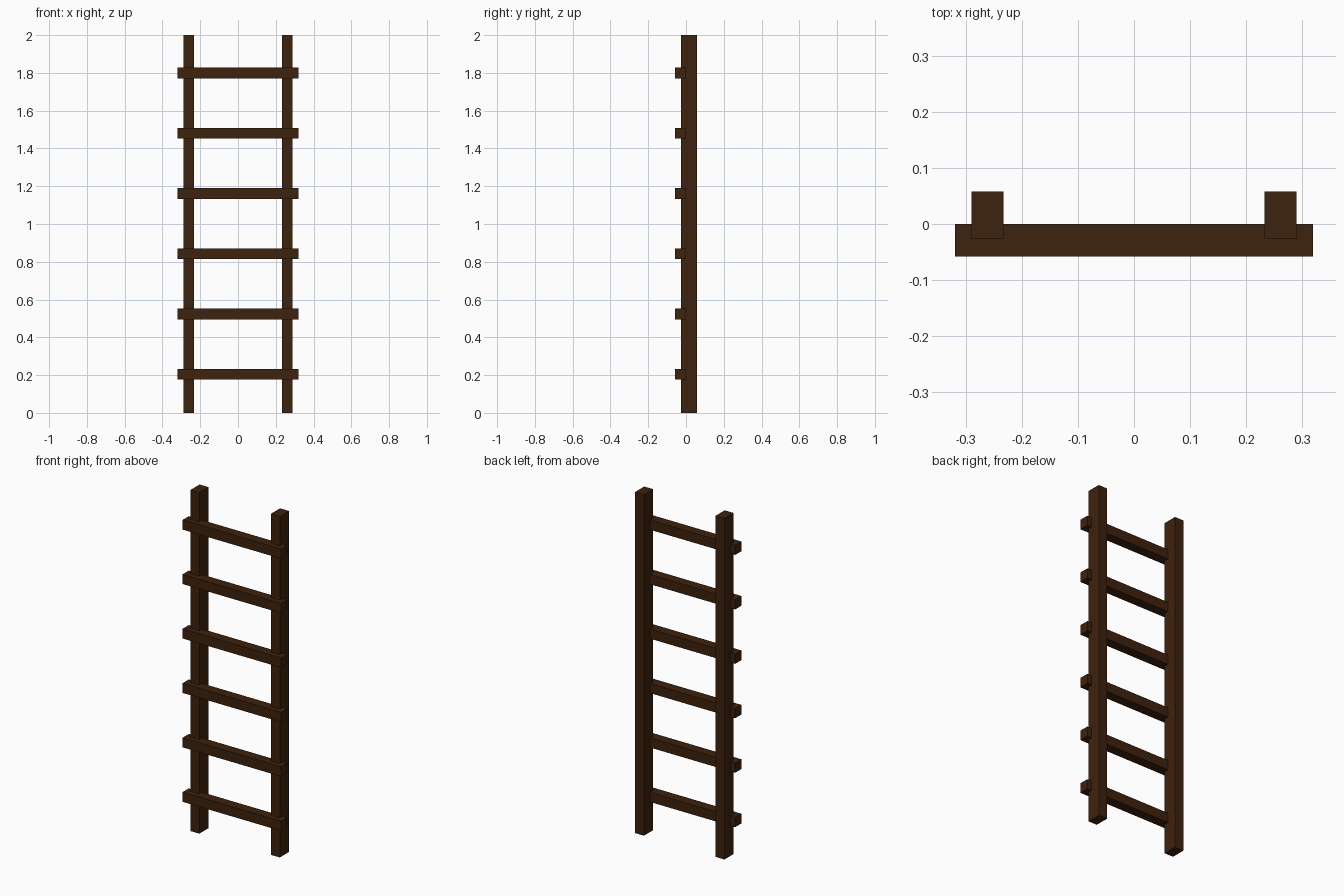
import bpy

if "Cube" in bpy.data.objects:
    bpy.data.objects.remove(bpy.data.objects["Cube"])

wood = bpy.data.materials.new("dark brown wood")
wood.diffuse_color = (0.048, 0.016, 0.004, 1)
wood.use_nodes = True
wood.node_tree.nodes["Principled BSDF"].inputs["Base Color"].default_value = wood.diffuse_color


def box(name, lo, hi):
    """Axis-aligned box between two corners."""
    bpy.ops.mesh.primitive_cube_add(size=1, location=[(a + b) / 2 for a, b in zip(lo, hi)])
    ob = bpy.context.object
    ob.name = name
    ob.scale = [b - a for a, b in zip(lo, hi)]
    bpy.ops.object.transform_apply(location=False, rotation=False, scale=True)
    ob.data.materials.append(wood)
    return ob


# Two upright rails
for side, x in (("left", -0.261), ("right", 0.261)):
    box(f"{side}_rail", (x - 0.0285, -0.0265, 0), (x + 0.0285, 0.0575, 2))

# Six square rungs, let into the front of the rails
for i in range(6):
    z = 0.204 + i * 0.3192
    box(f"rung_{i + 1}", (-0.319, -0.0575, z - 0.0285), (0.319, 0.0, z + 0.0285))
